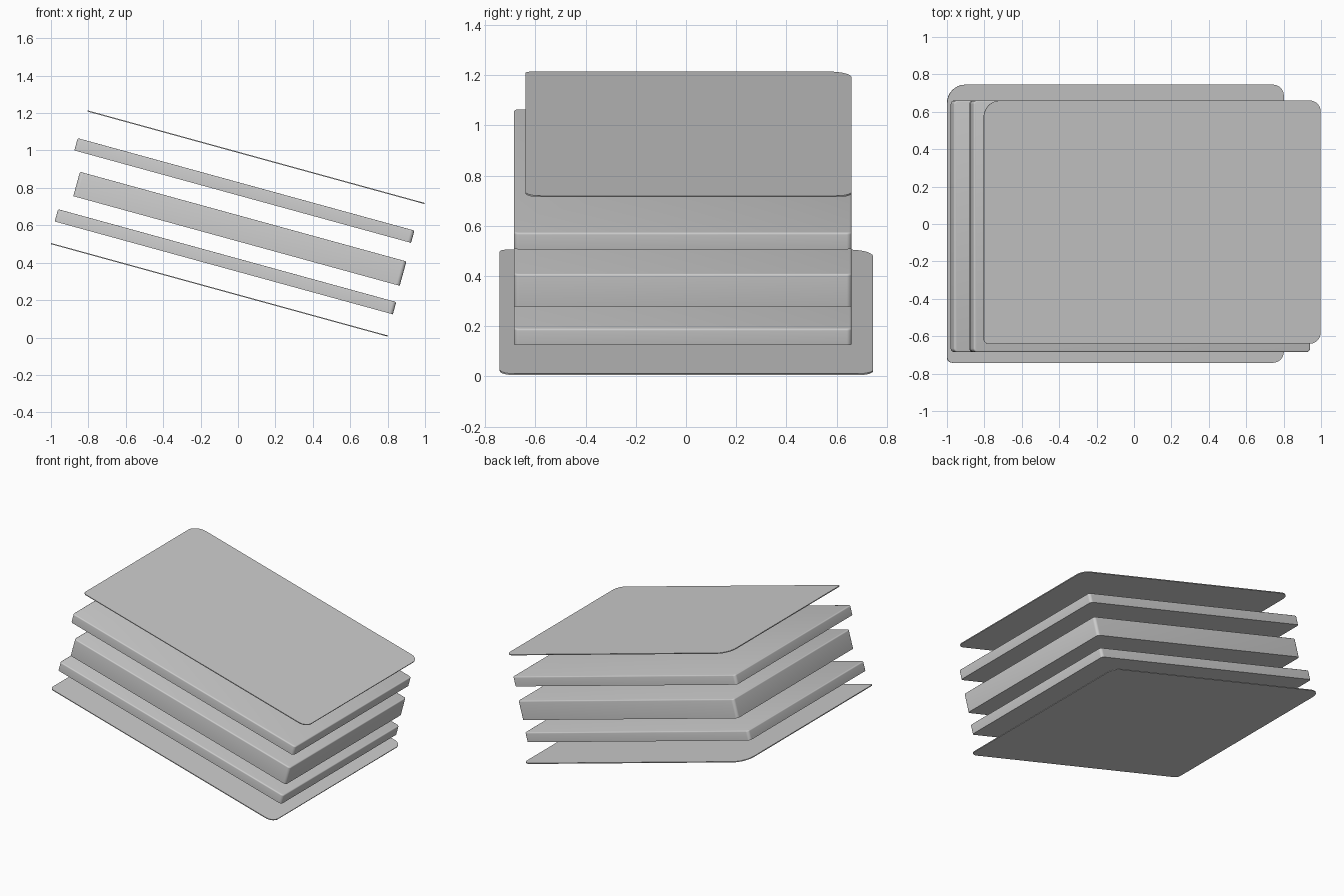
import bpy, bmesh, math
from mathutils import Matrix, Vector

if "Cube" in bpy.data.objects:
    bpy.data.objects.remove(bpy.data.objects["Cube"])

TILT = math.radians(15.35)


def outline(length, y0, y1, radii, steps=8):
    # Rounded rectangle, counter-clockwise, one radius per corner
    corners = [(0, y0, 1, 1, 180), (length, y0, -1, 1, 270),
               (length, y1, -1, -1, 0), (0, y1, 1, -1, 90)]
    pts = []
    for (x, y, sx, sy, start), r in zip(corners, radii):
        for i in range(steps + 1):
            a = math.radians(start + 90 * i / steps)
            pts.append((x + sx * r + r * math.cos(a), y + sy * r + r * math.sin(a)))
    return pts


def plate(name, x, z, length, thick, y0, y1, radii, soft=0.0):
    # x, z: raised upper-left corner in the front view; the plate slopes down to +x
    bm = bmesh.new()
    pts = outline(length, y0, y1, radii)
    face = bm.faces.new([bm.verts.new((px, py, -thick)) for px, py in pts])
    top = bmesh.ops.extrude_face_region(bm, geom=[face])["geom"]
    verts = [g for g in top if isinstance(g, bmesh.types.BMVert)]
    bmesh.ops.translate(bm, verts=verts, vec=(0, 0, thick))
    if soft:
        # Softened rim around the upper face only
        rim = [e for e in bm.edges if all(v.co.z > -1e-5 for v in e.verts)]
        bmesh.ops.bevel(bm, geom=rim, offset=soft, segments=3, profile=0.5, affect='EDGES')
    bmesh.ops.recalc_face_normals(bm, faces=bm.faces[:])
    bm.transform(Matrix.Translation(Vector((x, 0, z))) @ Matrix.Rotation(TILT, 4, 'Y'))
    mesh = bpy.data.meshes.new(name)
    bm.to_mesh(mesh)
    bm.free()
    ob = bpy.data.objects.new(name, mesh)
    bpy.context.collection.objects.link(ob)
    bpy.ops.object.select_all(action='DESELECT')
    ob.select_set(True)
    bpy.context.view_layer.objects.active = ob
    bpy.ops.object.shade_smooth_by_angle(angle=math.radians(40))


# Thin cover sheets
plate("top_sheet", -0.803, 1.214, 1.868, 0.006, -0.64, 0.66, (0.025, 0.06, 0.06, 0.09))
plate("bottom_sheet", -0.999, 0.505, 1.867, 0.006, -0.742, 0.745, (0.03, 0.06, 0.06, 0.10))

# Inner slabs
for name, x, z, length, thick in [
        ("upper_slab", -0.857, 1.066, 1.867, 0.068),
        ("middle_slab", -0.845, 0.886, 1.810, 0.135),
        ("lower_slab", -0.962, 0.686, 1.875, 0.068)]:
    plate(name, x, z, length, thick, -0.685, 0.66, (0.02,) * 4, 0.008)
